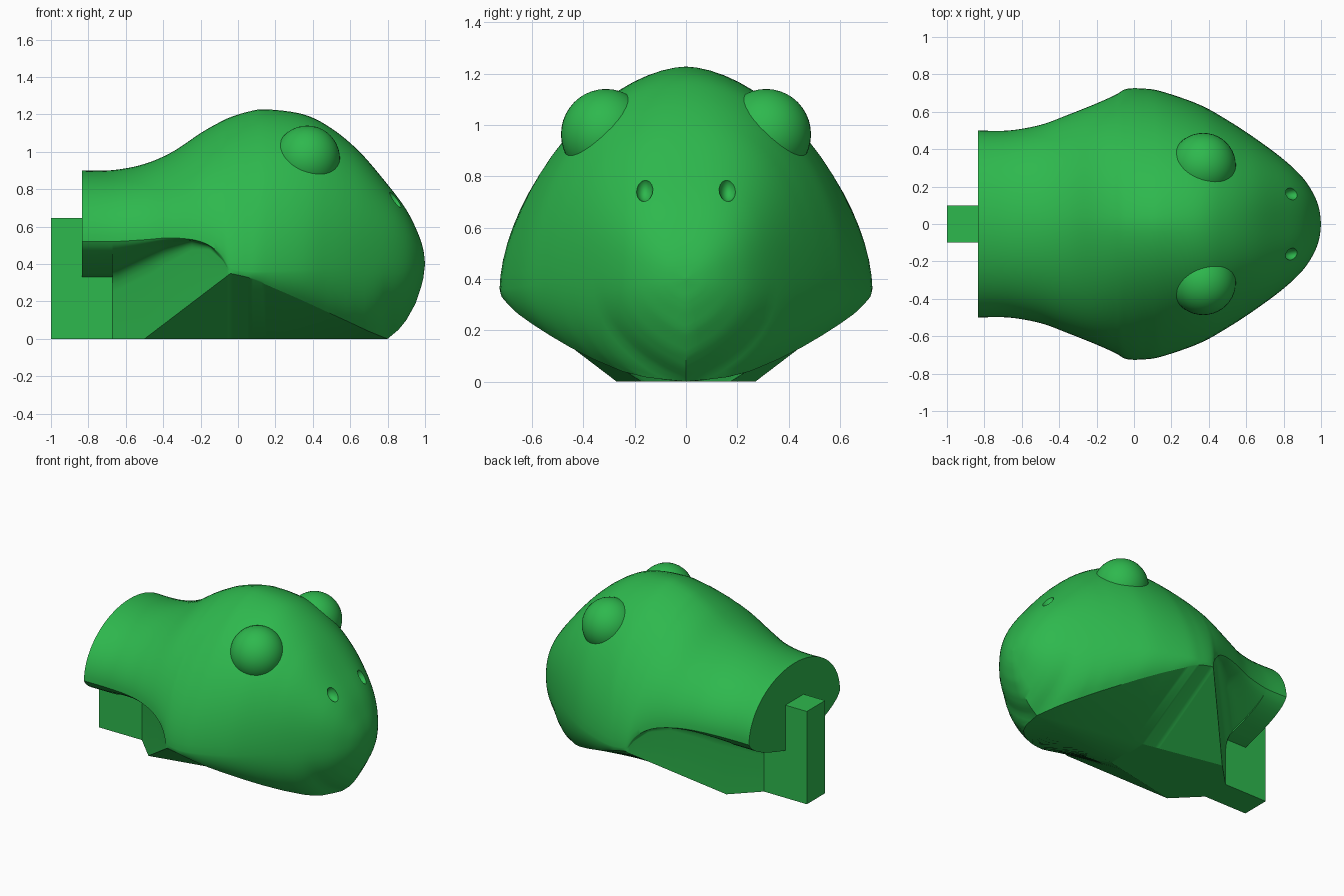
import bpy, bmesh, math
from mathutils import Vector

if "Cube" in bpy.data.objects:
    bpy.data.objects.remove(bpy.data.objects["Cube"])

green = bpy.data.materials.new("leaf green")
green.diffuse_color = (0.027, 0.48, 0.075, 1)
green.use_nodes = True
green.node_tree.nodes["Principled BSDF"].inputs["Base Color"].default_value = green.diffuse_color


def add_object(name, bm):
    bmesh.ops.recalc_face_normals(bm, faces=bm.faces[:])
    mesh = bpy.data.meshes.new(name)
    bm.to_mesh(mesh)
    bm.free()
    mesh.materials.append(green)
    ob = bpy.data.objects.new(name, mesh)
    bpy.context.collection.objects.link(ob)
    return ob


def smooth(ob, degrees):
    bpy.ops.object.select_all(action='DESELECT')
    bpy.context.view_layer.objects.active = ob
    ob.select_set(True)
    bpy.ops.object.shade_smooth_by_angle(angle=math.radians(degrees))


def lerp_table(table, x):
    if x <= table[0][0]:
        return table[0][1]
    for (x0, v0), (x1, v1) in zip(table, table[1:]):
        if x <= x1:
            return v0 + (v1 - v0) * (x - x0) / (x1 - x0)
    return table[-1][1]


def bezier(a, b, c, t):
    return tuple((1 - t) ** 2 * p + 2 * t * (1 - t) * q + t * t * r for p, q, r in zip(a, b, c))


def catmull(rows, steps):
    pts = [Vector(r) for r in rows]
    out = []
    for i in range(len(pts) - 1):
        a, b, c, d = pts[max(i - 1, 0)], pts[i], pts[i + 1], pts[min(i + 2, len(pts) - 1)]
        for s in range(steps):
            t = s / steps
            out.append(0.5 * (2 * b + (c - a) * t + (2 * a - 5 * b + 4 * c - d) * t * t
                              + (3 * b - a - 3 * c + d) * t ** 3))
    return out + [pts[-1]]


# Head stations: x, half width, height of the widest point, top height
STATIONS = [(-.835, .5, .52, .9), (-.67, .5, .52, .902), (-.5, .53, .53, .935),
            (-.35, .585, .54, 1.0), (-.2, .645, .52, 1.1), (-.1, .69, .46, 1.157),
            (-.04, .722, .38, 1.185), (.05, .724, .36, 1.213), (.15, .708, .36, 1.227),
            (.35, .638, .37, 1.2), (.5, .555, .385, 1.125), (.65, .457, .4, 1.0),
            (.8, .345, .41, .825), (.9, .25, .41, .69), (.96, .16, .41, .57),
            (.99, .08, .41, .48), (1.0, 0, .4, .4)]
LIP_Y = [(-.04, .722), (.05, .718), (.12, .695), (.2, .66), (.3, .6), (.4, .53), (.5, .45),
         (.6, .36), (.7, .25), (.76, .15), (.8, 0)]
LIP_Z = [(-.04, .35), (.05, .33), (.12, .303), (.2, .268), (.3, .225), (.4, .18), (.5, .133),
         (.6, .087), (.7, .04), (.76, .015), (.8, 0)]
CHIN_Z = [(.8, 0), (.86, .05), (.9, .1), (.95, .19), (.98, .28), (.99, .32), (1, .4)]
UNDER_Z = [(-.67, .33), (-.4, .46), (-.25, .51), (-.15, .49), (-.08, .42), (-.04, .35)]
ROUNDNESS = [(-.7, 2.0), (-.1, 1.7), (.1, 1.7), (.35, 1.87), (.6, 2.15), (.85, 2.6)]


def half_section(x, w, zm, zt, neck):
    if neck:                                    # neck behind the jaw
        low = [(0, .33), (.1, .33), (.1, .33), (.1, .33)]
    else:
        crease = max(0, .27 * (.8 - x) / 1.3)
        if x < -.04:                            # jaw walls run back at 45 degrees
            wall = x + .77
            low = [(0, 0), (min(crease, wall), 0),
                   (wall, max(0, .761 * (x + .5))), (wall, lerp_table(UNDER_Z, x))]
        else:                                   # slanted underside up to the lip
            zb = lerp_table(CHIN_Z, x)
            lip = (min(lerp_table(LIP_Y, x), w), zb + lerp_table(LIP_Z, x))
            low = [(0, zb), (crease, zb), lip, lip]
    y0, z0 = low[-1]
    fillet = [low[-1]] * 4
    if not neck and x < -.04:                   # soft valley where wall meets neck
        f = max(0, min(.08, .35 * (w - y0), .4 * (z0 - low[2][1])))
        start, end = (y0, z0 - f), (y0 + f, z0 + .45 * f)
        low[3] = start
        fillet = [bezier(start, (y0, z0), end, k / 4) for k in range(1, 5)]
        y0, z0 = end
    front = min(max((x - .1) / .6, 0), 1)
    mid = (y0 + (.9 + .1 * front) * (w - y0), z0 + (.5 - .13 * front) * (zm - z0))
    cheek = [bezier((y0, z0), mid, (w, zm), k / 8) for k in range(1, 8)]
    p = 2 / lerp_table(ROUNDNESS, x)
    dome = []
    for k in range(19):
        a = math.pi / 2 * k / 18
        dome.append((w * max(math.cos(a), 0) ** p if k < 18 else 0,
                     zm + (zt - zm) * math.sin(a) ** p))
    return low + fillet + cheek + dome


# Head: loft of mirrored cross-sections
sections = []
for x, w, zm, zt in catmull(STATIONS, 6):
    if x < -.6699:
        sections.append((x, half_section(x, w, zm, zt, True)))
    if x > -.6701:
        sections.append((x, half_section(x, w, zm, zt, False)))

bm = bmesh.new()
rings = []
for x, half in sections:
    loop = half + [(-y, z) for y, z in half[-2:0:-1]]
    rings.append([bm.verts.new((x, y, z)) for y, z in loop])
for r0, r1 in zip(rings, rings[1:]):
    for i in range(len(r0)):
        j = (i + 1) % len(r0)
        bm.faces.new((r0[i], r0[j], r1[j], r1[i]))
bm.faces.new(rings[0])
bmesh.ops.remove_doubles(bm, verts=bm.verts[:], dist=1e-4)
bmesh.ops.dissolve_degenerate(bm, edges=bm.edges[:], dist=1e-5)
head = add_object("head", bm)


def ellipsoid(name, centre, radii, segments):
    bm = bmesh.new()
    bmesh.ops.create_uvsphere(bm, u_segments=segments, v_segments=segments // 2, radius=1)
    bmesh.ops.scale(bm, vec=radii, verts=bm.verts[:])
    bmesh.ops.translate(bm, vec=centre, verts=bm.verts[:])
    return add_object(name, bm)


for side, label in ((-1, "right"), (1, "left")):
    # Bulging eyes
    eye = ellipsoid(label + "_eye", (.37, side * .312, .963), (.175, .175, .177), 40)
    smooth(eye, 40)
    # Nostril hollows
    cutter = ellipsoid(label + "_nostril_cutter", (.86, side * .163, .753), (.06, .035, .052), 24)
    cutter.hide_render = True
    cutter.hide_set(True)
    cut = head.modifiers.new(label + "_nostril", 'BOOLEAN')
    cut.operation = 'DIFFERENCE'
    cut.solver = 'EXACT'
    cut.object = cutter

# Apply the hollows, then shade
depsgraph = bpy.context.evaluated_depsgraph_get()
carved = bpy.data.meshes.new_from_object(head.evaluated_get(depsgraph))
head.modifiers.clear()
head.data = carved
smooth(head, 30)

# Mounting hook: L-shaped profile extruded across y
profile = [(-1, 0), (-.66, 0), (-.66, .34), (-.82, .34), (-.82, .645), (-1, .645)]
bm = bmesh.new()
face = bm.faces.new([bm.verts.new((x, -.1, z)) for x, z in profile])
ext = bmesh.ops.extrude_face_region(bm, geom=[face])
bmesh.ops.translate(bm, vec=(0, .2, 0),
                    verts=[g for g in ext["geom"] if isinstance(g, bmesh.types.BMVert)])
add_object("mounting_hook", bm)
